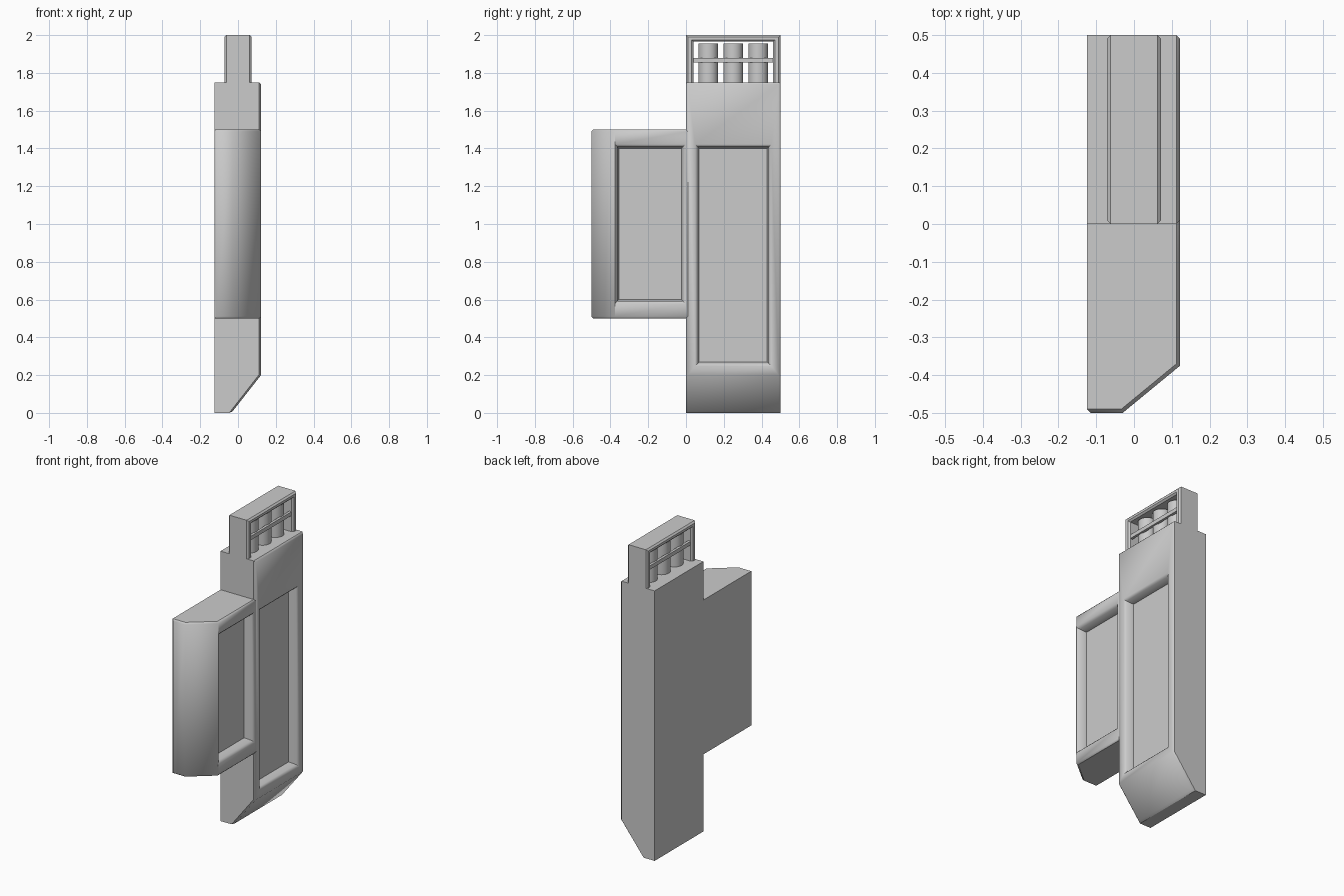
import bpy, bmesh, math
from mathutils import Vector

cube = bpy.data.objects.get("Cube")
if cube:
    bpy.data.objects.remove(cube, do_unlink=True)

grey = bpy.data.materials.new("plain grey")
grey.use_nodes = True
grey.diffuse_color = (0.6, 0.6, 0.6, 1)
grey.node_tree.nodes["Principled BSDF"].inputs["Base Color"].default_value = (0.6, 0.6, 0.6, 1)

BEVEL = 0.01


def prism(place, points, low, high):
    """Extrude a 2D profile between two depths; place maps (a, b, depth) to xyz."""
    bm = bmesh.new()
    ends = [[bm.verts.new(place(a, b, d)) for a, b in points] for d in (low, high)]
    for ring in ends:
        bm.faces.new(ring)
    for i in range(len(points)):
        j = (i + 1) % len(points)
        bm.faces.new((ends[0][i], ends[0][j], ends[1][j], ends[1][i]))
    bmesh.ops.recalc_face_normals(bm, faces=bm.faces)
    return bm


def bevel_rim(bm, is_outer):
    """Chamfer the border between outer faces and the rest."""
    rim = [e for e in bm.edges
           if len({bool(is_outer(f.normal)) for f in e.link_faces}) == 2]
    bmesh.ops.bevel(bm, geom=rim, offset=BEVEL, segments=1, affect='EDGES', profile=0.5)
    bm.normal_update()


def recess(bm, y0, y1, z0, z1):
    """Sink a soft-lipped rectangular panel into the large +x face."""
    face = max((f for f in bm.faces if f.normal.x > 0.99), key=lambda f: f.calc_area())
    x = face.calc_center_median().x
    centre = face.calc_center_median()
    for grow, depth in ((0.022, 0), (0.008, 0.014), (0, 0.06)):
        bmesh.ops.inset_region(bm, faces=[face], thickness=0.002, use_even_offset=True)
        for v in face.verts:
            v.co = Vector((x - depth,
                           y0 - grow if v.co.y < centre.y else y1 + grow,
                           z0 - grow if v.co.z < centre.z else z1 + grow))
        centre = face.calc_center_median()
    bm.normal_update()


def finish(name, bm, is_flat):
    mesh = bpy.data.meshes.new(name)
    bm.to_mesh(mesh)
    bm.free()
    obj = bpy.data.objects.new(name, mesh)
    bpy.context.collection.objects.link(obj)
    mesh.materials.append(grey)
    bpy.ops.object.select_all(action='DESELECT')
    obj.select_set(True)
    bpy.context.view_layer.objects.active = obj
    bpy.ops.object.shade_smooth_by_angle(angle=math.radians(56))
    for p in mesh.polygons:
        if is_flat(p):
            p.use_smooth = False
    return obj


BACK, FACE = -0.125, 0.122

# Tall main body with sloped foot
body = prism(lambda a, b, d: (a, d, b),
             [(BACK, 0), (-0.035, 0), (FACE, 0.2), (FACE, 1.75), (BACK, 1.75)], 0, 0.5)
bevel_rim(body, lambda n: n.x > 0.1)
recess(body, 0.07, 0.43, 0.27, 1.4)
finish("main_body", body,
       lambda p: max(abs(p.normal.y), abs(p.normal.z), -p.normal.x) > 0.99
       or (p.normal.x > 0.99 and p.center.x < FACE - 0.05))

# Front side block with chamfered corner
block = prism(lambda a, b, d: (a, b, d),
              [(BACK, -0.5), (-0.03, -0.5), (FACE, -0.375), (FACE, 0.02), (BACK, 0.02)],
              0.5, 1.5)
bevel_rim(block, lambda n: n.x > 0.1 or n.y < -0.5)
recess(block, -0.355, -0.025, 0.6, 1.4)
finish("side_block", block,
       lambda p: max(abs(p.normal.z), p.normal.y, -p.normal.x) > 0.99
       or (p.normal.x > 0.99 and p.center.x < FACE - 0.05))

# Open frame on top
frame = prism(lambda a, b, d: (d, a, b),
              [(0, 1.74), (0, 2), (0.5, 2), (0.5, 1.74),
               (0.46, 1.74), (0.46, 1.965), (0.04, 1.965), (0.04, 1.74)], -0.072, 0.072)
bevel_rim(frame, lambda n: abs(n.x) > 0.9)
finish("top_frame", frame, lambda p: True)

# Crossbars on both sides of the frame
for side, sign in (("left", 1), ("right", -1)):
    bar = prism(lambda a, b, d: (a * sign, d, b),
                [(0.045, 1.855), (0.062, 1.855), (0.062, 1.88), (0.045, 1.88)], 0.03, 0.47)
    finish(side + "_crossbar", bar, lambda p: True)

# Three upright cylinders inside the frame
for i in range(3):
    bm = bmesh.new()
    bmesh.ops.create_cone(bm, cap_ends=True, segments=32, radius1=0.052, radius2=0.052, depth=0.22)
    bmesh.ops.translate(bm, verts=bm.verts, vec=(0, 0.118 + 0.132 * i, 1.845))
    finish("cylinder_%d" % (i + 1), bm, lambda p: abs(p.normal.z) > 0.9)
